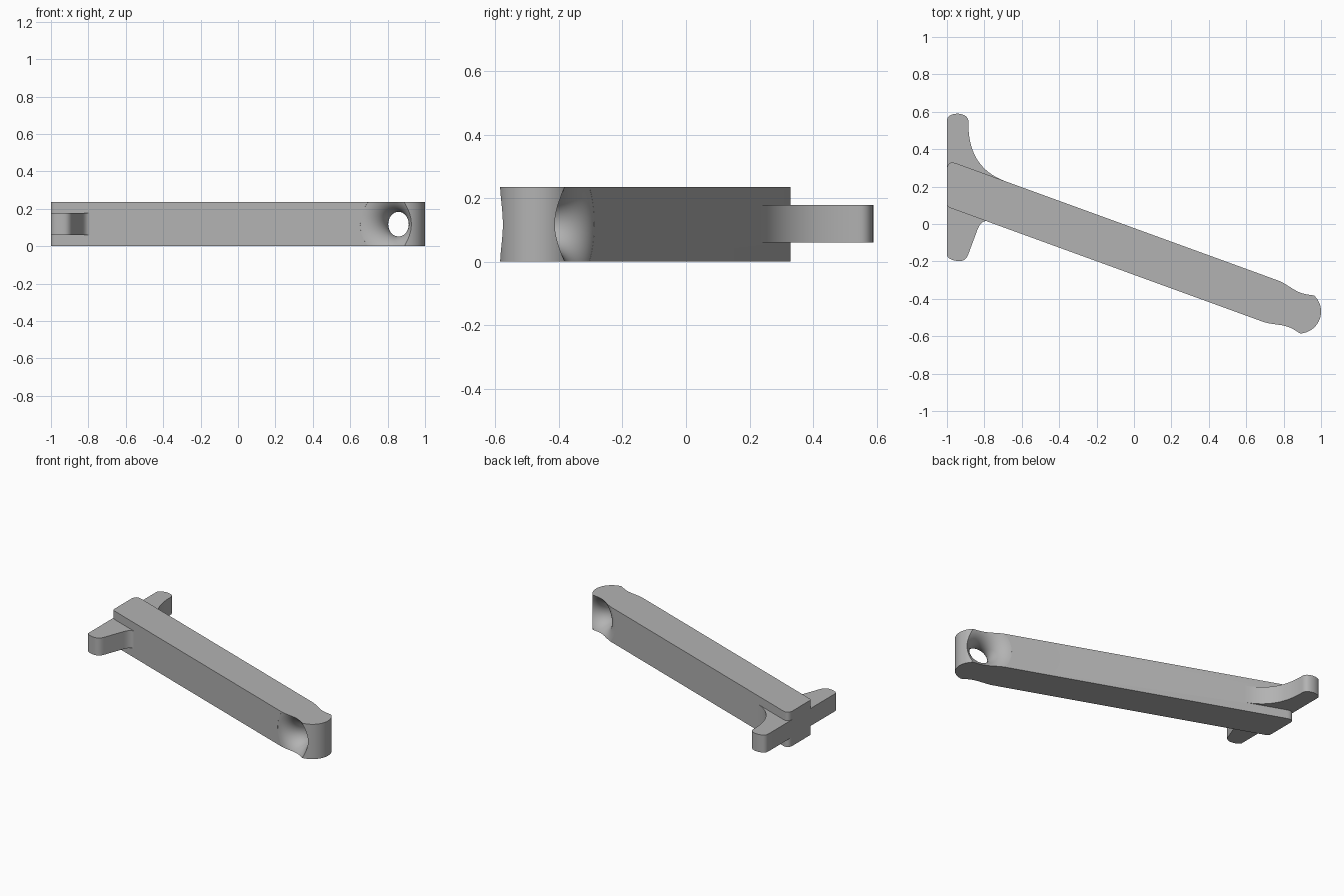
import bpy, bmesh, math
from mathutils import Vector, Matrix

if "Cube" in bpy.data.objects:
    bpy.data.objects.remove(bpy.data.objects["Cube"])

H = 0.235                      # bar height and width
R = H / 2
TILT = math.radians(-20)
END = Vector((0.8825, -0.468))  # centre of the round end
U = Vector((math.cos(TILT), math.sin(TILT)))   # along the bar
V = Vector((-U.y, U.x))                        # across the bar

grey = bpy.data.materials.new("grey")
grey.diffuse_color = (0.45, 0.45, 0.45, 1)
grey.use_nodes = True
grey.node_tree.nodes["Principled BSDF"].inputs["Base Color"].default_value = grey.diffuse_color


def finish(bm, name):
    bmesh.ops.recalc_face_normals(bm, faces=bm.faces)
    me = bpy.data.meshes.new(name)
    bm.to_mesh(me)
    bm.free()
    me.materials.append(grey)
    ob = bpy.data.objects.new(name, me)
    bpy.context.collection.objects.link(ob)
    return ob


def plate(name, pts, z0, z1):
    bm = bmesh.new()
    f = bm.faces.new([bm.verts.new((p[0], p[1], z0)) for p in pts])
    top = bmesh.ops.extrude_face_region(bm, geom=[f])["geom"]
    bmesh.ops.translate(bm, vec=(0, 0, z1 - z0),
                        verts=[v for v in top if isinstance(v, bmesh.types.BMVert)])
    return finish(bm, name)


def curve(a, b, c, n=8):
    """Quadratic curve from a to c, pulled towards b."""
    a, b, c = Vector(a), Vector(b), Vector(c)
    return [a * (1 - t) ** 2 + b * 2 * t * (1 - t) + c * t * t
            for t in (i / n for i in range(n + 1))]


def edge_y(x, side):
    """Height of the slanted bar edge at x."""
    return END.y + (x - END.x) * math.tan(TILT) + side * R / math.cos(TILT)


# Slanted bar: flat left end with eased corners, round right end
outline = []
for i in range(41):
    a = -math.pi / 2 + math.pi * i / 40
    outline.append(END + U * R * math.cos(a) + V * R * math.sin(a))
outline += curve((-0.95, edge_y(-0.95, 1)), (-1, edge_y(-1, 1)), (-1, 0.29))
outline += curve((-1, 0.108), (-1, edge_y(-1, -1)), (-0.98, edge_y(-0.98, -1)))
bar = plate("bar", outline, 0, H)

# Cross tabs: one thinner plate running through the bar
tabs = curve((-1, 0.55), (-1, 0.59), (-0.94, 0.59))
tabs += curve((-0.94, 0.59), (-0.885, 0.585), (-0.885, 0.545))
tabs += curve((-0.885, 0.52), (-0.88, 0.3), (-0.69, edge_y(-0.69, 1)), 16)
tabs += [Vector((-0.69, 0.1)), Vector((-0.77, edge_y(-0.77, -1) + 0.006))]
tabs += curve((-0.79, edge_y(-0.79, -1)), (-0.818, 0.015), (-0.835, -0.025))
tabs += curve((-0.887, -0.165), (-0.902, -0.2), (-0.935, -0.198))
tabs += curve((-0.935, -0.198), (-0.985, -0.196), (-1, -0.17))
tab_plate = plate("cross_tabs", tabs, 0.06, 0.178)

# Flared hole cutter, an hourglass turned about the crosswise axis
bm = bmesh.new()
throat, n = 0.066, 64
vs = [0.1172 * math.sin(math.pi / 2 * i / 14) for i in range(-14, 15)]
profile = [(throat + R - math.sqrt(R * R - v * v), v) for v in vs]
profile = [(profile[0][0], -0.14)] + profile + [(profile[-1][0], 0.14)]
rings = [[bm.verts.new((r * math.cos(2 * math.pi * k / n),
                        v, r * math.sin(2 * math.pi * k / n))) for k in range(n)]
         for r, v in profile]
for a, b in zip(rings, rings[1:]):
    for k in range(n):
        bm.faces.new((a[k], a[(k + 1) % n], b[(k + 1) % n], b[k]))
bm.faces.new(rings[0])
bm.faces.new(rings[-1])
c = END - U * 0.026
bm.transform(Matrix.Translation((c.x, c.y, R)) @ Matrix.Rotation(TILT, 4, 'Z'))
cutter = finish(bm, "hole_cutter")

# Join the tabs and cut the hole
bpy.context.view_layer.objects.active = bar
for ob, op in ((tab_plate, 'UNION'), (cutter, 'DIFFERENCE')):
    m = bar.modifiers.new(op.lower(), 'BOOLEAN')
    m.object, m.operation, m.solver = ob, op, 'EXACT'
    bpy.ops.object.modifier_apply(modifier=m.name)
    bpy.data.objects.remove(ob)

bar.name = "bar_with_tabs"
bar.select_set(True)
bpy.ops.object.shade_smooth_by_angle(angle=math.radians(30))
